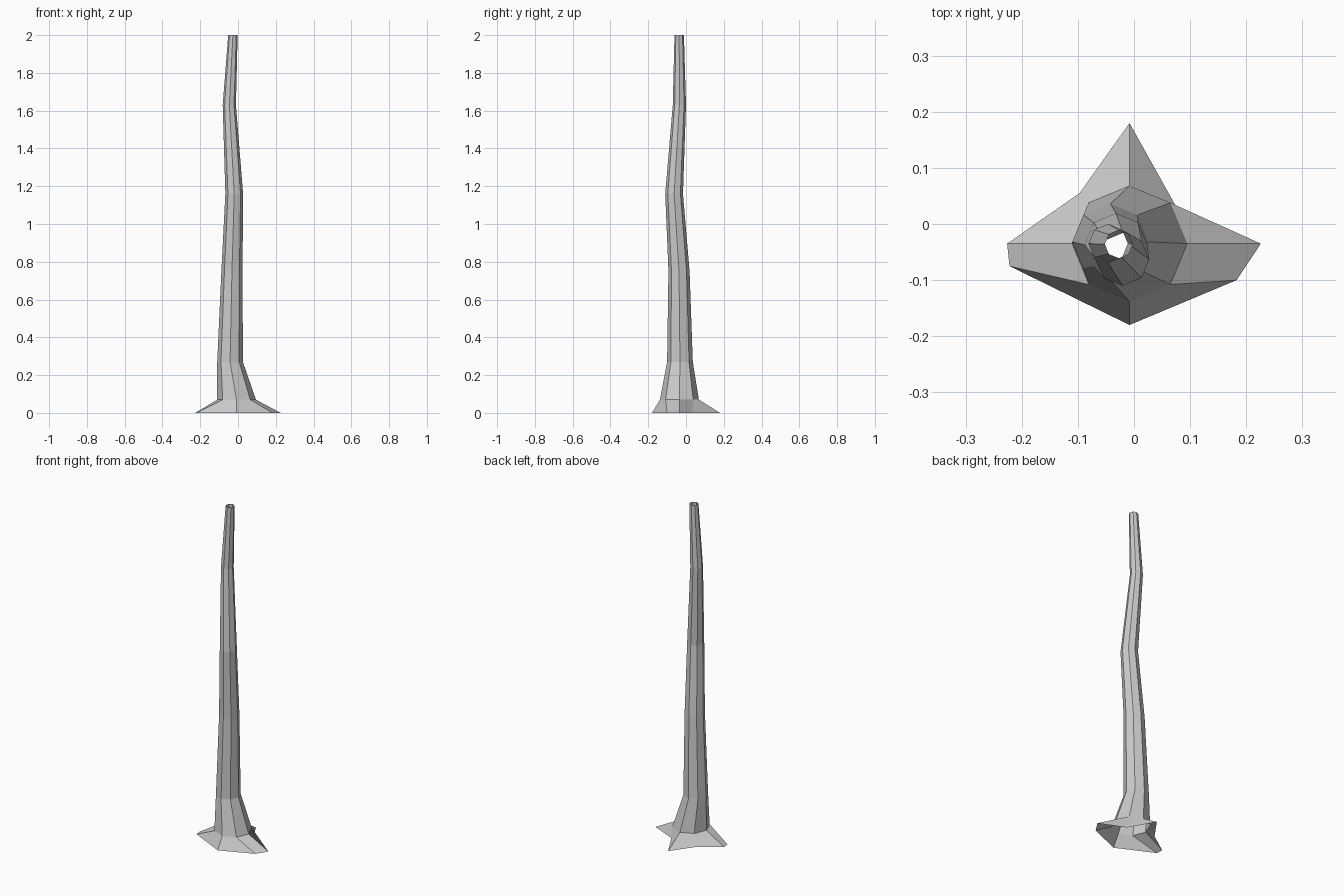
import bpy, bmesh
from math import cos, sin, pi

if "Cube" in bpy.data.objects:
    bpy.data.objects.remove(bpy.data.objects["Cube"])

SIDES = 8

# trunk rings: centre x, centre y, height, radius
rings = [
    (-0.008, -0.035, 0.07, 0.103),
    (-0.042, -0.032, 0.27, 0.068),
    (-0.032, -0.037, 0.75, 0.056),
    (-0.020, -0.063, 1.16, 0.047),
    (-0.046, -0.035, 1.63, 0.035),
    (-0.027, -0.036, 2.00, 0.025),
]

# uneven root flare on the ground, counter-clockwise from +x
roots = [(0.226, -0.035), (0.074, 0.033), (-0.008, 0.180), (-0.097, 0.055),
         (-0.226, -0.035), (-0.222, -0.075), (-0.008, -0.180), (0.183, -0.100)]


def circle(cx, cy, z, r):
    return [(cx + r * cos(2 * pi * i / SIDES), cy + r * sin(2 * pi * i / SIDES), z)
            for i in range(SIDES)]


# open-ended trunk: bridge the rings with quads
bm = bmesh.new()
loops = [[(x, y, 0) for x, y in roots]] + [circle(*r) for r in rings]
loops = [[bm.verts.new(p) for p in loop] for loop in loops]
for low, high in zip(loops, loops[1:]):
    for i in range(SIDES):
        j = (i + 1) % SIDES
        bm.faces.new((low[i], low[j], high[j], high[i]))

mesh = bpy.data.meshes.new("tree_trunk")
bm.to_mesh(mesh)
bm.free()
bpy.context.collection.objects.link(bpy.data.objects.new("tree_trunk", mesh))
